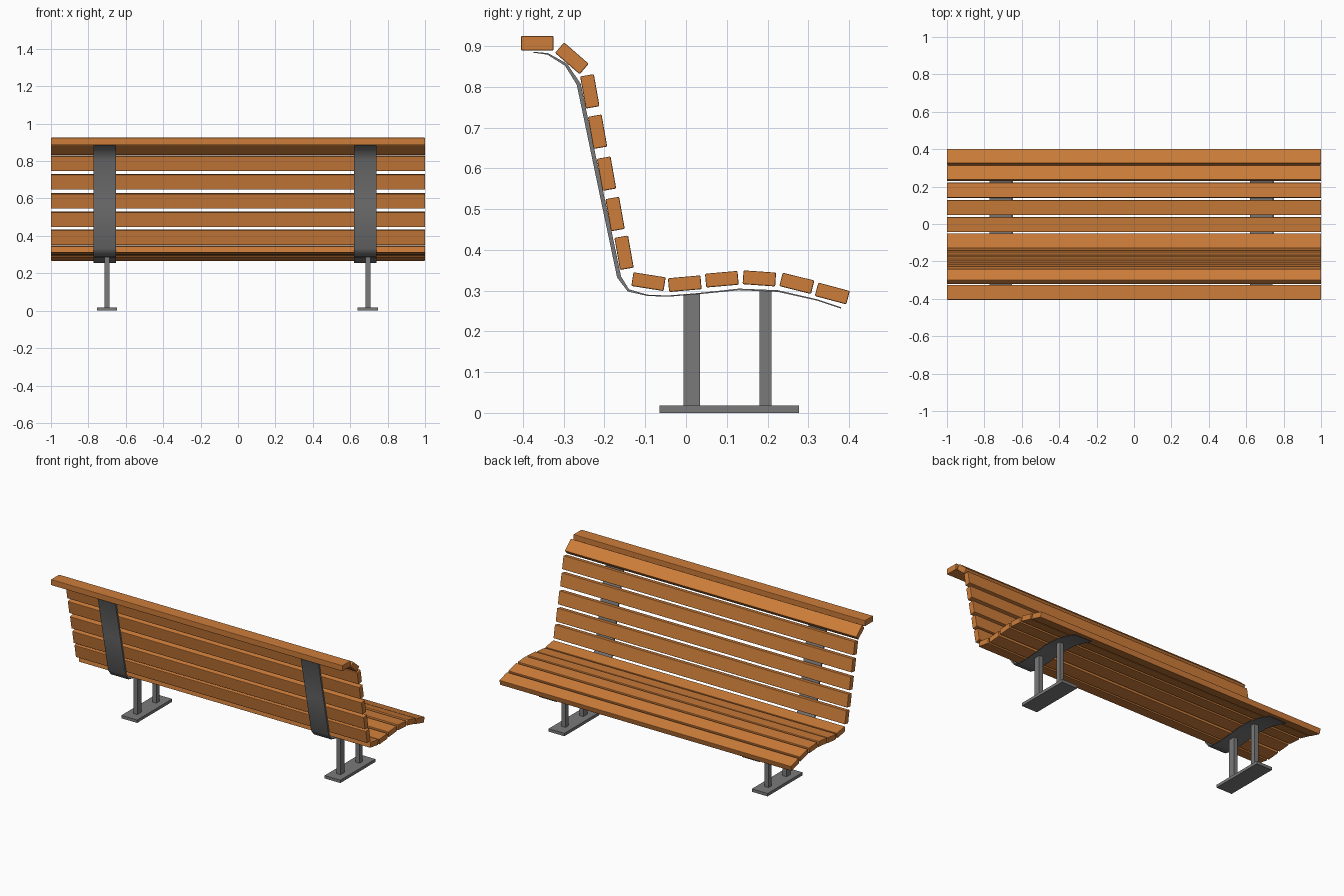
import bpy, bmesh, math
from mathutils import Vector, Matrix

if "Cube" in bpy.data.objects:
    bpy.data.objects.remove(bpy.data.objects["Cube"])


def material(name, rgb):
    m = bpy.data.materials.new(name)
    m.diffuse_color = (*rgb, 1)
    m.use_nodes = True
    m.node_tree.nodes["Principled BSDF"].inputs["Base Color"].default_value = m.diffuse_color
    return m


wood = material("warm wood", (0.61, 0.205, 0.042))
steel = material("grey steel", (0.195, 0.195, 0.195))


def add_object(name, bm, mat):
    bmesh.ops.recalc_face_normals(bm, faces=bm.faces)
    me = bpy.data.meshes.new(name)
    bm.to_mesh(me)
    bm.free()
    me.materials.append(mat)
    ob = bpy.data.objects.new(name, me)
    bpy.context.collection.objects.link(ob)
    return ob


def box(name, center, size, mat, angle=0, bevel=0):
    bm = bmesh.new()
    bmesh.ops.create_cube(bm, size=1)
    bmesh.ops.scale(bm, vec=size, verts=bm.verts)
    if bevel:
        bmesh.ops.bevel(bm, geom=bm.edges[:], offset=bevel, segments=2,
                        profile=0.5, affect='EDGES')
    bm.transform(Matrix.Translation(center) @ Matrix.Rotation(math.radians(angle), 4, 'X'))
    return add_object(name, bm, mat)


# Wooden slats: y, z, tilt in degrees
back_slats = [(-0.365, 0.907, 0), (-0.280, 0.870, -41), (-0.236, 0.789, -80),
              (-0.217, 0.690, -80), (-0.195, 0.587, -80), (-0.174, 0.488, -80),
              (-0.152, 0.393, -80)]
seat_slats = [(-0.092, 0.322, -9), (-0.003, 0.317, 5), (0.088, 0.328, 5),
              (0.180, 0.330, -4), (0.272, 0.318, -14), (0.359, 0.293, -15)]
for label, slats in (("back_slat", back_slats), ("seat_slat", seat_slats)):
    for i, (y, z, a) in enumerate(slats):
        depth = 0.036 if a == 0 else 0.034
        box(f"{label}_{i + 1}", (0, y, z), (2, 0.080, depth), wood, a, 0.003)

# Bent steel strap under the slats: y, z, thickness along its length
path = [(-0.375, 0.884, .002), (-0.340, 0.879, .004), (-0.297, 0.852, .007),
        (-0.268, 0.805, .010), (-0.219, 0.570, .010), (-0.169, 0.332, .010),
        (-0.143, 0.298, .006), (-0.095, 0.287, .003), (-0.045, 0.285, .003),
        (0.030, 0.291, .003), (0.130, 0.301, .004), (0.225, 0.297, .004),
        (0.320, 0.276, .003), (0.380, 0.256, .003)]


def strap(name, x, width):
    outer = [Vector((0, y, z)) for y, z, t in path]
    inner = []
    for i, p in enumerate(outer):
        d = (outer[min(i + 1, len(outer) - 1)] - outer[max(i - 1, 0)]).normalized()
        inner.append(p + Vector((0, -d.z, d.y)) * path[i][2])
    bm = bmesh.new()
    rings = []
    for a, b in zip(outer, inner):
        rings.append([bm.verts.new(p + Vector((x + s * width / 2, 0, 0)))
                      for p, s in ((a, -1), (a, 1), (b, 1), (b, -1))])
    for r, q in zip(rings, rings[1:]):
        for k in range(4):
            bm.faces.new((r[k], r[(k + 1) % 4], q[(k + 1) % 4], q[k]))
    bm.faces.new(rings[0])
    bm.faces.new(rings[-1])
    ob = add_object(name, bm, steel)
    bpy.context.view_layer.objects.active = ob
    ob.select_set(True)
    bpy.ops.object.shade_smooth_by_angle(angle=math.radians(40))
    ob.select_set(False)


# Two supports, each a strap, two posts and a base plate
for side, x, strap_x in (("left", -0.700, -0.712), ("right", 0.694, 0.680)):
    strap(f"strap_{side}", strap_x, 0.121)
    box(f"rear_post_{side}", (x, 0.014, 0.153), (0.027, 0.040, 0.278), steel)
    box(f"front_post_{side}", (x, 0.195, 0.160), (0.027, 0.030, 0.284), steel)
    box(f"base_plate_{side}", (x, 0.106, 0.009), (0.108, 0.343, 0.018), steel)
